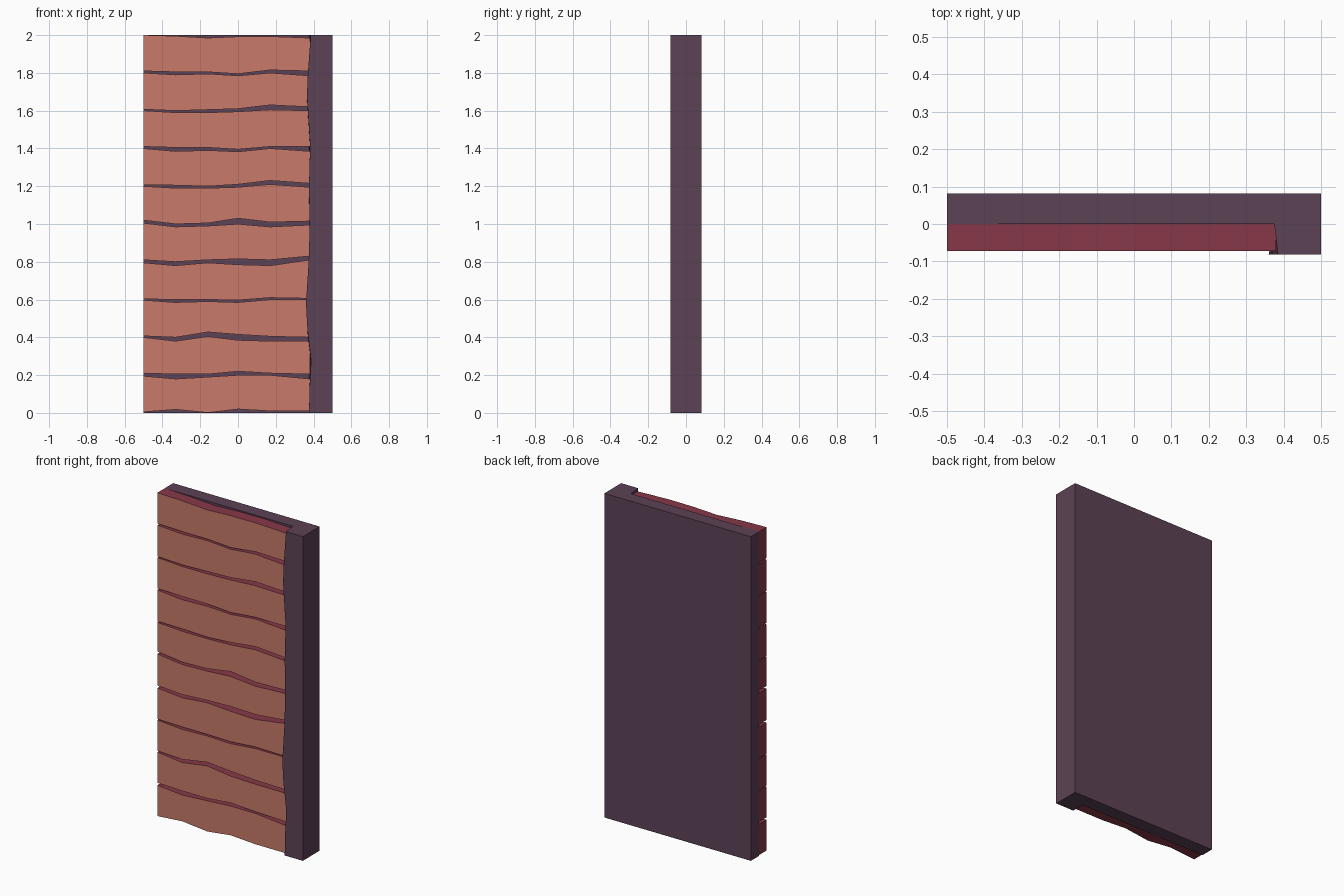
import bpy, bmesh

if "Cube" in bpy.data.objects:
    bpy.data.objects.remove(bpy.data.objects["Cube"])


def material(name, rgb):
    m = bpy.data.materials.new(name)
    m.diffuse_color = (*rgb, 1)
    m.use_nodes = True
    m.node_tree.nodes["Principled BSDF"].inputs["Base Color"].default_value = m.diffuse_color
    return m


frame_mat = material("dark plum", (0.107, 0.054, 0.093))
face_mat = material("salmon", (0.578, 0.195, 0.144))
edge_mat = material("deep red", (0.242, 0.039, 0.065))


def loft(name, sections, mats, rule=None):
    """Skin a row of matching cross-sections and cap both ends."""
    bm = bmesh.new()
    rings = [[bm.verts.new(p) for p in s] for s in sections]
    n = len(rings[0])
    for a, b in zip(rings, rings[1:]):
        for i in range(n):
            j = (i + 1) % n
            bm.faces.new((a[i], a[j], b[j], b[i]))
    bm.faces.new(rings[0])
    bm.faces.new(rings[-1])
    bmesh.ops.recalc_face_normals(bm, faces=bm.faces)
    if rule:
        for f in bm.faces:
            f.material_index = rule(f)
    me = bpy.data.meshes.new(name)
    bm.to_mesh(me)
    bm.free()
    for m in mats:
        me.materials.append(m)
    ob = bpy.data.objects.new(name, me)
    bpy.context.collection.objects.link(ob)
    return ob


# Backing slab with a post on the right, whose inner front edge wanders
D = 0.082
edge = [(0, .376), (.15, .38), (.28, .387), (.45, .367), (.58, .36),
        (.8, .374), (1.0, .38), (1.2, .376), (1.42, .382), (1.68, .365), (1.8, .37), (2, .385)]
loft("backing_and_post",
     [[(-.5, D, z), (-.5, 0, z), (.375, 0, z), (x, -D, z), (.5, -D, z), (.5, D, z)]
      for z, x in edge], [frame_mat])

# Gaps between planks: lower and upper edge offsets (mm) at each x station
stations = (-.5, -.33, -.16, 0, .17, .38)
lower = [(0, 0, 0, 0, 0, 0),
         (-5, -20, -10, 0, 0, -20),
         (0, -20, 5, -15, -20, -20),
         (-3, -15, -10, -15, 0, 0),
         (-5, -20, -5, -15, -20, 10),
         (5, -15, -10, 0, -15, -5),
         (0, -10, -10, -5, 10, -5),
         (0, -15, -10, -17, 0, -15),
         (0, -10, -10, -5, 5, 0),
         (0, -10, -5, -15, 0, -15),
         (0, -5, -15, -8, -7, -15)]
gap = [(5, 18, 1, 20, 10, 10),
       (15, 25, 15, 20, 10, 25),
       (7, 20, 23, 30, 25, 20),
       (6, 15, 10, 12, 10, 6),
       (15, 20, 15, 30, 30, 20),
       (15, 15, 15, 30, 25, 20),
       (7, 15, 10, 15, 20, 20),
       (10, 20, 15, 12, 10, 25),
       (7, 10, 15, 15, 25, 20),
       (10, 15, 10, 10, 15, 25)]

# Planks: salmon fronts, deep red cut edges
for k in range(10):
    rows = []
    for i, x in enumerate(stations):
        z0 = .2 * k + (lower[k][i] + gap[k][i]) / 1000
        z1 = .2 * (k + 1) + lower[k + 1][i] / 1000
        rows.append([(x, 0, z0), (x, -.072, z0), (x, -.072, z1), (x, 0, z1)])
    loft(f"plank_{k + 1}", rows, [edge_mat, face_mat],
         lambda f: 1 if f.normal.y < -.9 else 0)
